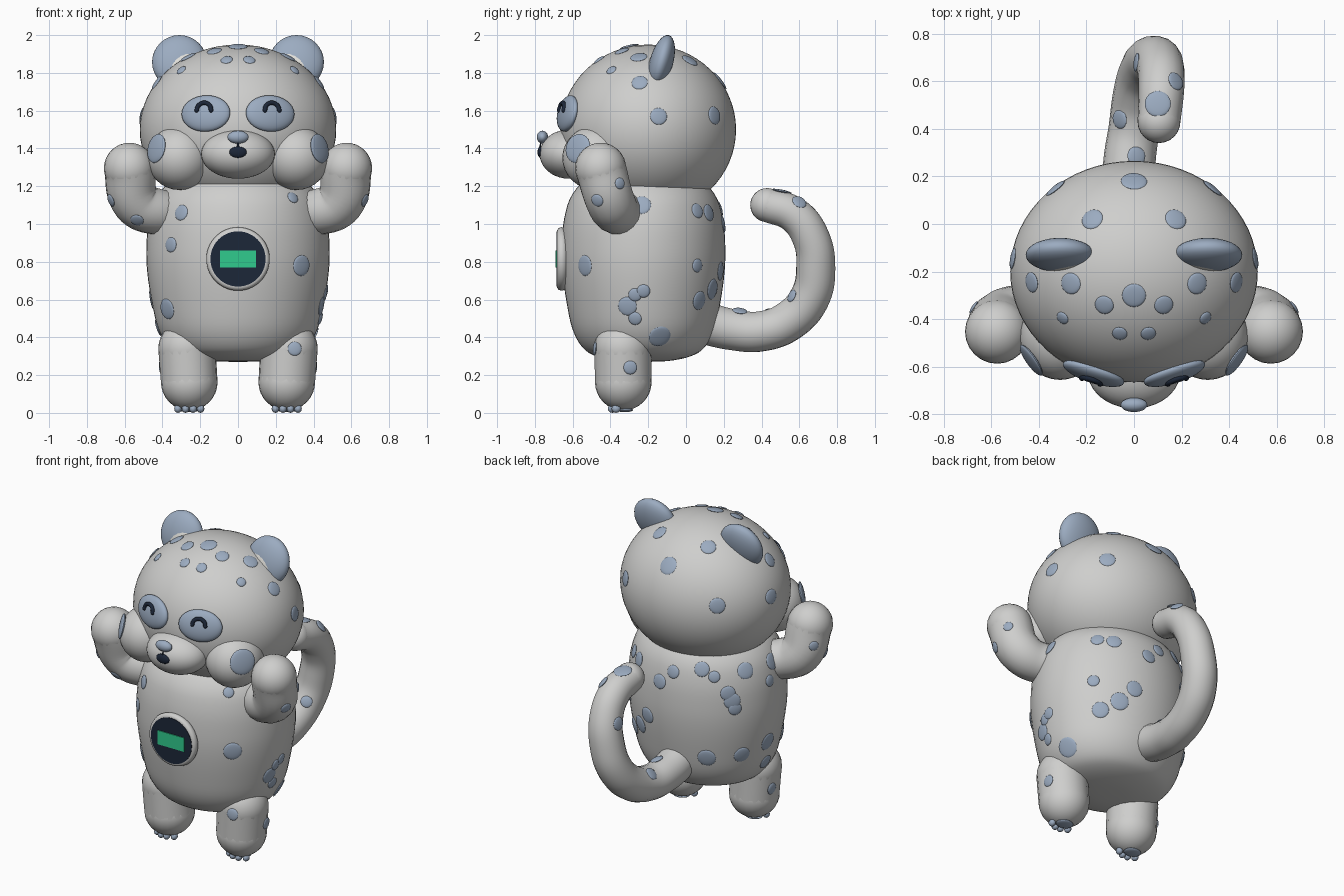
import bpy, bmesh, math
from mathutils import Vector, Matrix
from mathutils.bvhtree import BVHTree

if "Cube" in bpy.data.objects:
    bpy.data.objects.remove(bpy.data.objects["Cube"])


def material(name, r, g, b):
    m = bpy.data.materials.new(name)
    m.use_nodes = True
    m.diffuse_color = (r, g, b, 1)
    node = next(n for n in m.node_tree.nodes if n.type == 'BSDF_PRINCIPLED')
    node.inputs["Base Color"].default_value = (r, g, b, 1)
    node.inputs["Roughness"].default_value = 0.7
    return m


FUR = material("light grey fur", 0.62, 0.62, 0.61)
SPOT = material("blue grey markings", 0.33, 0.41, 0.53)
CREAM = material("pale inner ear", 0.76, 0.75, 0.71)
NAVY = material("dark navy", 0.012, 0.02, 0.04)
GREEN = material("bright green", 0.03, 0.6, 0.27)


def finish(name, bm, mat):
    bmesh.ops.recalc_face_normals(bm, faces=bm.faces)
    me = bpy.data.meshes.new(name)
    bm.to_mesh(me)
    bm.free()
    me.materials.append(mat)
    for p in me.polygons:
        p.use_smooth = True
    me.set_sharp_from_angle(angle=math.radians(40))
    ob = bpy.data.objects.new(name, me)
    bpy.context.collection.objects.link(ob)
    return ob


def frame(centre, normal):
    """Local z follows the normal, local y points upward."""
    return Matrix.Translation(centre) @ Vector(normal).to_track_quat('Z', 'Y').to_matrix().to_4x4()


def ellipsoid(name, centre, radii, mat, normal=None, seg=32):
    place = frame(centre, normal) if normal else Matrix.Translation(centre)
    bm = bmesh.new()
    bmesh.ops.create_uvsphere(bm, u_segments=seg, v_segments=seg // 2, radius=1,
                              matrix=place @ Matrix.Diagonal((*radii, 1)))
    return finish(name, bm, mat)


def tube(name, pts, radii, mat, seg=7):
    """Smooth round tube with ball ends."""
    cu = bpy.data.curves.new(name, 'CURVE')
    cu.dimensions = '3D'
    cu.bevel_depth, cu.bevel_resolution, cu.resolution_u = 1, seg, 8
    sp = cu.splines.new('BEZIER')
    sp.bezier_points.add(len(pts) - 1)
    for bp, co, r in zip(sp.bezier_points, pts, radii):
        bp.co, bp.radius = co, r
        bp.handle_left_type = bp.handle_right_type = 'AUTO'
    tmp = bpy.data.objects.new(name + " path", cu)
    bpy.context.collection.objects.link(tmp)
    dg = bpy.context.evaluated_depsgraph_get()
    me = bpy.data.meshes.new_from_object(tmp.evaluated_get(dg))
    bm = bmesh.new()
    bm.from_mesh(me)
    bpy.data.objects.remove(tmp)
    bpy.data.meshes.remove(me)
    for i in (0, -1):
        bmesh.ops.create_uvsphere(bm, u_segments=24, v_segments=16, radius=radii[i],
                                  matrix=Matrix.Translation(pts[i]))
    for f in bm.faces:
        f.material_index = 0
    return finish(name, bm, mat)


def lathe(name, profile, matrix, mat, smooth=1, seg=56):
    """Spin a (radius, height) profile, optionally rounded by a spline."""
    p = [Vector(q) for q in profile]
    p = [p[0]] + p + [p[-1]]
    pts = []
    for a, b, c, d in zip(p, p[1:], p[2:], p[3:]):
        for k in range(smooth):
            t = k / smooth
            pts.append(b + (c - a) * t / 2 + (a - b * 2.5 + c * 2 - d / 2) * t * t
                       + (b * 1.5 - a / 2 - c * 1.5 + d / 2) * t ** 3)
    pts.append(p[-1])
    bm = bmesh.new()
    vs = [bm.verts.new((max(q.x, 0), 0, q.y)) for q in pts]
    es = [bm.edges.new(e) for e in zip(vs, vs[1:])]
    bmesh.ops.spin(bm, geom=vs + es, cent=(0, 0, 0), axis=(0, 0, 1),
                   angle=math.tau, steps=seg, use_merge=True)
    bmesh.ops.remove_doubles(bm, verts=bm.verts, dist=0.0005)
    bm.transform(matrix)
    return finish(name, bm, mat)


trees = {}


def spot(ob, origin, direction, r):
    """Thin round marking where a ray meets the surface."""
    if ob.name not in trees:
        me = ob.data
        trees[ob.name] = BVHTree.FromPolygons([v.co for v in me.vertices],
                                              [p.vertices for p in me.polygons])
    hit, n, _, _ = trees[ob.name].ray_cast(Vector(origin), Vector(direction))
    if hit:
        ellipsoid(ob.name + " spot", hit, (r, r, 0.009), SPOT, n, 20)


def top_spot(ob, x, y, r):
    spot(ob, (x, y, 3), (0, 0, -1), r)


def side_spot(ob, y, z, r, s=1):
    spot(ob, (3 * s, y, z), (-s, 0, 0), r)


def front_spot(ob, x, z, r):
    spot(ob, (x, -3, z), (0, 1, 0), r)


# Body and head
body = lathe("body", [(0, .27), (.15, .275), (.28, .30), (.36, .345), (.42, .44), (.455, .58),
                      (.48, .74), (.485, .88), (.47, 1.03), (.42, 1.16), (.3, 1.25), (0, 1.3)],
             Matrix.Translation((0, -.225, 0)) @ Matrix.Diagonal((1, .893, 1, 1)), FUR, 4)
head = ellipsoid("head", (0, -.2, 1.5), (.52, .465, .45), FUR, seg=64)

# Tail
tail = tube("tail", [(-.02, .05, .49), (-.02, .25, .44), (0, .4, .432), (.02, .55, .49), (.05, .655, .61),
                     (.085, .687, .77), (.11, .66, .93), (.115, .57, 1.05), (.105, .43, 1.1)],
            [.115, .11, .107, .107, .106, .104, .1, .096, .09], FUR)

# Muzzle, nose and mouth
ellipsoid("muzzle", (0, -.62, 1.37), (.195, .155, .13), FUR, seg=40)
ellipsoid("nose", (0, -.76, 1.46), (.056, .03, .034), SPOT)
ellipsoid("mouth", (0, -.77, 1.38), (.046, .016, .03), NAVY)
tube("mouth_line", [(0, -.768, 1.43), (0, -.775, 1.4)], [.004, .004], NAVY, 2)

arms, legs = {}, {}
for s, side in ((1, "left"), (-1, "right")):
    # Ears
    n = Vector((0, -math.cos(.27), math.sin(.27)))
    ear = Vector((.31 * s, -.13, 1.857))
    ellipsoid(side + "_ear", ear, (.145, .148, .062), SPOT, n)
    ellipsoid(side + "_inner_ear", ear + n * .035 + Vector((-.015 * s, 0, -.02)),
              (.1, .1, .034), CREAM, n)

    # Eye patches and closed smiling eyes
    n = Vector((.3 * s, -.93, .2)).normalized()
    eye = Vector((.17 * s, -.627, 1.585))
    ellipsoid(side + "_eye_patch", eye, (.135, .098, .038), SPOT, n)
    m = frame(eye, n)
    arc = [m @ Vector((.04 * math.cos(a), .01 + .04 * math.sin(a), .037))
           for a in (math.pi * k / 6 for k in range(7))]
    tube(side + "_eye", arc, [.012] * 7, NAVY, 3)

    # Cheeks with large markings
    ellipsoid(side + "_cheek", (.31 * s, -.475, 1.35), (.17, .18, .17), FUR)
    ellipsoid(side + "_cheek_marking", (.432 * s, -.572, 1.4), (.078, .078, .016), SPOT,
              (.8 * s, -.56, .2))

    # Raised arms
    arms[s] = tube(side + "_arm", [(.28 * s, -.27, 1.08), (.43 * s, -.36, 1.065),
                                   (.54 * s, -.4, 1.12), (.575 * s, -.452, 1.295)],
                   [.11, .122, .13, .135], FUR)

    # Legs, pads and toes
    legs[s] = tube(side + "_leg", [(.258 * s, -.332, .163), (.27 * s, -.335, .34)], [.15, .152], FUR)
    ellipsoid(side + "_paw_pad", (.26 * s, -.325, .016), (.055, .045, .012), SPOT)
    for dx in (-.06, -.02, .02, .06):
        ellipsoid(side + "_toe", (.258 * s + dx, -.4 + abs(dx) * .5, .022), (.02, .024, .022), SPOT, seg=12)

    # Mirrored head markings
    for x, y, r in ((.175, .02, .046), (.33, .15, .048), (.43, -.245, .043), (.265, -.25, .045),
                    (.125, -.34, .04), (.3, -.395, .028), (.06, -.46, .032)):
        top_spot(head, x * s, y, r)
    side_spot(head, -.145, 1.57, .045, s)
    side_spot(body, -.235, 1.1, .05, s)
    side_spot(legs[s], -.295, .24, .036, s)
    side_spot(arms[s], -.47, 1.125, .034, s)
    side_spot(arms[s], -.35, 1.215, .03, s)

# Markings along the middle of the head
for y, r in ((.18, .055), (-.3, .05)):
    top_spot(head, 0, y, r)

# Body markings on the left flank
for y, z, r in ((-.535, .78, .055), (.06, 1.07, .04), (.12, 1.06, .045), (.06, .78, .036), (.07, .595, .05),
                (.14, .655, .055), (-.31, .565, .05), (-.27, .625, .035), (-.225, .645, .035),
                (-.27, .5, .035), (-.14, .405, .06)):
    side_spot(body, y, z, r)

# Body markings around the back and right flank, by angle and height
for a, z, r in ((124, .55, .055), (152, .56, .05), (175, .6, .055), (143, .93, .05), (140, .98, .045),
                (145, .88, .04), (175, 1.0, .035), (83, 1.0, .045), (70, .75, .05), (95, 1.08, .04),
                (120, 1.12, .045), (130, 1.08, .035), (155, 1.1, .05), (178, .45, .045)):
    d = Vector((math.cos(math.radians(a)), math.sin(math.radians(a)), 0))
    spot(body, Vector((0, -.225, z)) + d * 2, -d, r)

# Front, limb and tail markings
for x, z, r in ((-.355, .89, .04), (-.375, .55, .055), (-.3, 1.06, .042), (.29, 1.14, .032)):
    front_spot(body, x, z, r)
front_spot(legs[1], .3, .34, .037)
front_spot(arms[-1], -.535, 1.02, .036)
for x, y, r in ((.01, .285, .04), (-.06, .44, .04), (.01, .68, .04), (.1, .505, .055), (.175, .6, .04)):
    top_spot(tail, x, y, r)
side_spot(tail, .56, .62, .035)

# Round chest badge with a plain green panel
face_front = Matrix.Translation((0, -.655, .815)) @ Matrix.Rotation(math.pi / 2, 4, 'X')
lathe("badge_rim", [(0, -.02), (.155, -.02), (.165, -.01), (.168, .005), (.163, .02), (.152, .027), (0, .027)],
      face_front, FUR)
lathe("badge_face", [(0, .02), (.146, .02), (.146, .03), (0, .03)], face_front, NAVY)
bm = bmesh.new()
bmesh.ops.create_cube(bm, size=1, matrix=face_front @ Matrix.Translation((0, 0, .031))
                      @ Matrix.Diagonal((.19, .09, .008, 1)))
finish("badge_panel", bm, GREEN)
